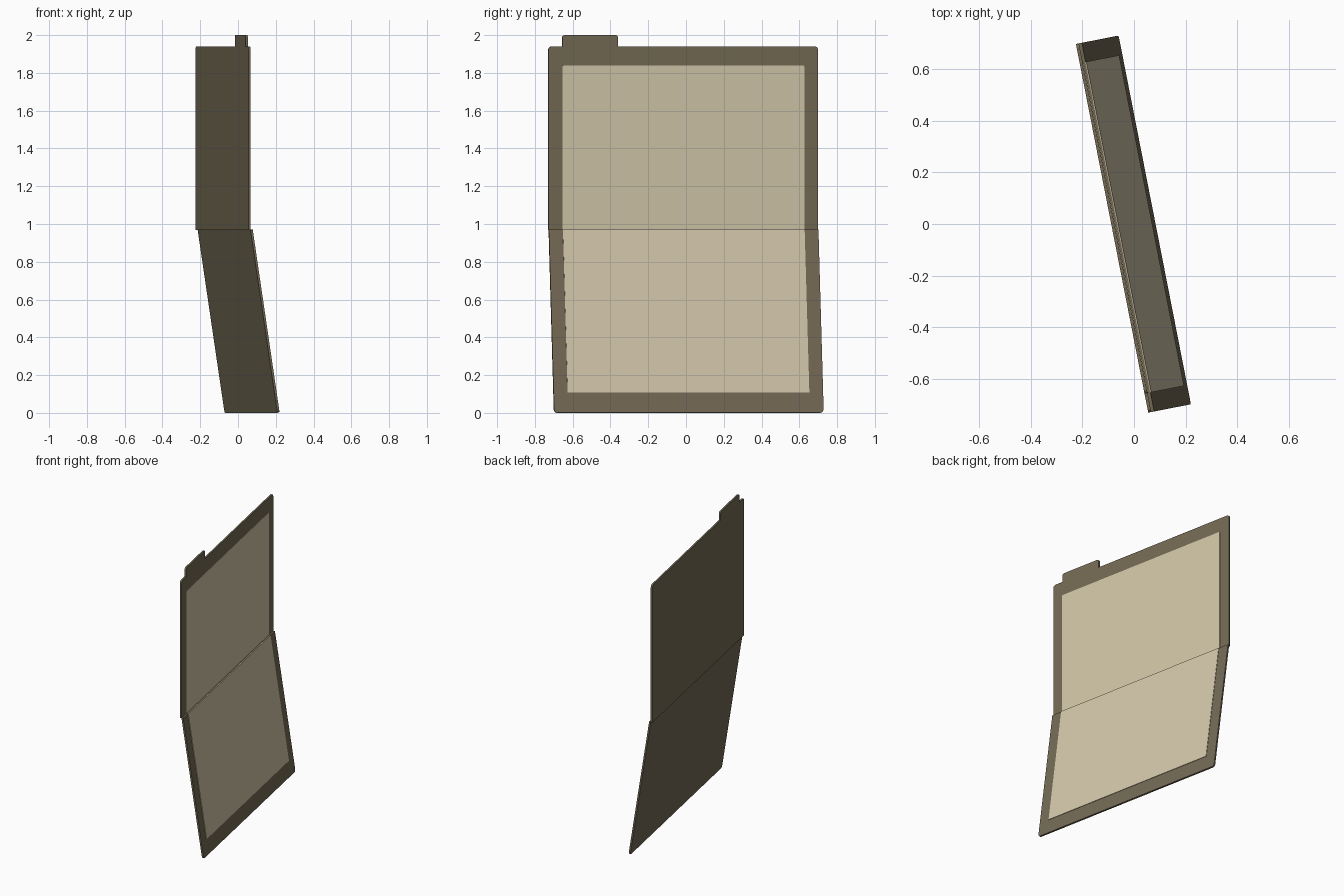
import bpy, bmesh, math
from mathutils import Matrix, Vector

if "Cube" in bpy.data.objects:
    bpy.data.objects.remove(bpy.data.objects["Cube"])

YAW = math.radians(11.1)
N = Vector((math.cos(YAW), math.sin(YAW), 0))    # direction the open side faces
U = Vector((-math.sin(YAW), math.cos(YAW), 0))   # along the fold
Z = Vector((0, 0, 1))
T = 0.006                                        # half board thickness


def material(name, rgb):
    m = bpy.data.materials.new(name)
    lin = [(c / 255 / 12.92) if c < 10 else ((c / 255 + 0.055) / 1.055) ** 2.4 for c in rgb]
    m.diffuse_color = (*lin, 1)
    m.use_nodes = True
    m.node_tree.nodes["Principled BSDF"].inputs["Base Color"].default_value = m.diffuse_color
    return m


COVER = material("brown card", (115, 105, 84))
PAPER_UP = material("cream paper", (208, 197, 166))
PAPER_LOW = material("warm cream paper", (210, 197, 169))


def frame(bottom_n, bottom_z, tilt):
    """Panel frame: local x along fold, y up the panel, z out of its face."""
    w = Z * math.cos(tilt) - N * math.sin(tilt)
    n = U.cross(w)
    m = Matrix((U, w, n)).transposed().to_4x4()
    m.translation = N * bottom_n + Z * bottom_z
    return m


def rounded(points):
    """Outline from (x, y, corner radius), right-angled corners."""
    out = []
    for i, (x, y, r) in enumerate(points):
        p = Vector((x, y))
        if r == 0:
            out.append(p)
            continue
        a = (Vector(points[i - 1][:2]) - p).normalized() * r
        b = (Vector(points[(i + 1) % len(points)][:2]) - p).normalized() * r
        c = p + a + b
        for k in range(6):
            t = k / 5 * math.pi / 2
            out.append(c - b * math.cos(t) - a * math.sin(t))
    return out


def plate(name, points, n0, n1, matrix, mat):
    bm = bmesh.new()
    face = bm.faces.new([bm.verts.new((p.x, p.y, n0)) for p in rounded(points)])
    ext = bmesh.ops.extrude_face_region(bm, geom=[face])
    bmesh.ops.translate(bm, vec=(0, 0, n1 - n0),
                        verts=[v for v in ext["geom"] if isinstance(v, bmesh.types.BMVert)])
    bmesh.ops.recalc_face_normals(bm, faces=bm.faces)
    me = bpy.data.meshes.new(name)
    bm.to_mesh(me)
    bm.free()
    me.materials.append(mat)
    ob = bpy.data.objects.new(name, me)
    ob.matrix_world = matrix
    bpy.context.collection.objects.link(ob)
    return ob


W, PW = 0.727, 0.652          # half widths of cover and paper
H = 0.968                     # fold height
tilt = math.atan2(0.145, H)
L = math.hypot(0.145, H)      # lower panel length
upper = frame(-0.0805, H, 0)
lower = frame(0.076, 0.001, tilt)

# Upper cover with index tab
top = 1.94 - H
plate("upper_cover", [(-W, 0, 0), (W, 0, 0), (W, top, 0.018), (-0.352, top, 0),
                      (-0.352, 2 - H, 0.014), (-PW, 2 - H, 0.014), (-PW, top, 0),
                      (-W, top, 0.018)], -T, T, upper, COVER)
# Lower cover
plate("lower_cover", [(-W, 0, 0.018), (W, 0, 0.018), (W, L, 0), (-W, L, 0)],
      -T, T, lower, COVER)
# Paper panels, slightly proud of the covers
plate("upper_paper", [(-PW, 0.004, 0), (PW, 0.004, 0), (PW, 1.84 - H, 0.006),
                      (-PW, 1.84 - H, 0.006)], T - 0.001, T + 0.003, upper, PAPER_UP)
plate("lower_paper", [(-PW, 0.106, 0), (PW, 0.106, 0), (PW, L, 0), (-PW, L, 0)],
      T - 0.001, T + 0.003, lower, PAPER_LOW)
